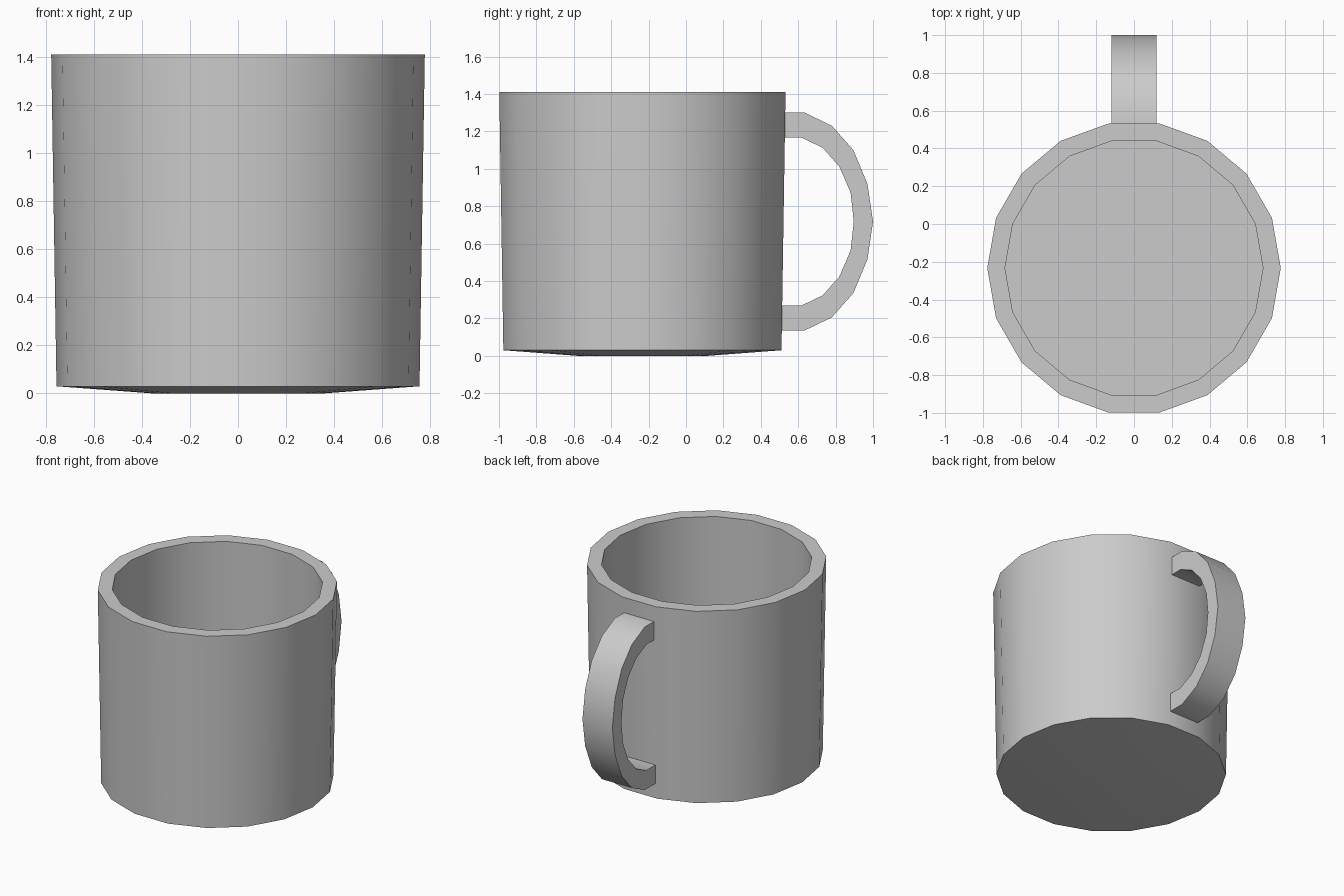
import bpy, bmesh, math

if "Cube" in bpy.data.objects:
    bpy.data.objects.remove(bpy.data.objects["Cube"])

SIDES, CY = 18, -0.233


def finish(name, bm):
    bmesh.ops.recalc_face_normals(bm, faces=bm.faces[:])
    mesh = bpy.data.meshes.new(name)
    bm.to_mesh(mesh)
    bm.free()
    obj = bpy.data.objects.new(name, mesh)
    bpy.context.collection.objects.link(obj)
    bpy.ops.object.select_all(action='DESELECT')
    obj.select_set(True)
    bpy.context.view_layer.objects.active = obj
    bpy.ops.object.shade_smooth_by_angle(angle=math.radians(30))
    return obj


def bridge(bm, a, b):
    n = len(a)
    for i in range(n):
        j = (i + 1) % n
        bm.faces.new((a[i], a[j], b[j], b[i]))


# Cup body: closed profile from the underside, over the rim, to the inner floor
profile = [(0.35, 0.0), (0.755, 0.03), (0.777, 1.41), (0.683, 1.41), (0.683, 0.10)]
bm = bmesh.new()
rings = []
for r, z in profile:
    rings.append([bm.verts.new((r * math.cos(2 * math.pi * i / SIDES),
                                CY + r * math.sin(2 * math.pi * i / SIDES), z))
                  for i in range(SIDES)])
for a, b in zip(rings, rings[1:]):
    bridge(bm, a, b)
bm.faces.new(rings[0])
bm.faces.new(rings[-1])
finish("cup_body", bm)

# Handle: flat band with outer and inner outlines (y, z), mirrored about mid height
MID = 0.718
outer = [(0.50, 1.30), (0.635, 1.30), (0.78, 1.23), (0.895, 1.10), (0.97, 0.92), (1.0, MID)]
inner = [(0.50, 1.167), (0.617, 1.167), (0.73, 1.113), (0.82, 1.012), (0.88, 0.873), (0.897, MID)]


def mirrored(half):
    return half + [(y, 2 * MID - z) for y, z in reversed(half[:-1])]


bm = bmesh.new()
sections = []
for (yo, zo), (yi, zi) in zip(mirrored(outer), mirrored(inner)):
    sections.append([bm.verts.new(p) for p in
                     ((-0.118, yo, zo), (0.118, yo, zo), (0.118, yi, zi), (-0.118, yi, zi))])
for a, b in zip(sections, sections[1:]):
    bridge(bm, a, b)
bm.faces.new(sections[0])
bm.faces.new(sections[-1])
finish("handle", bm)
